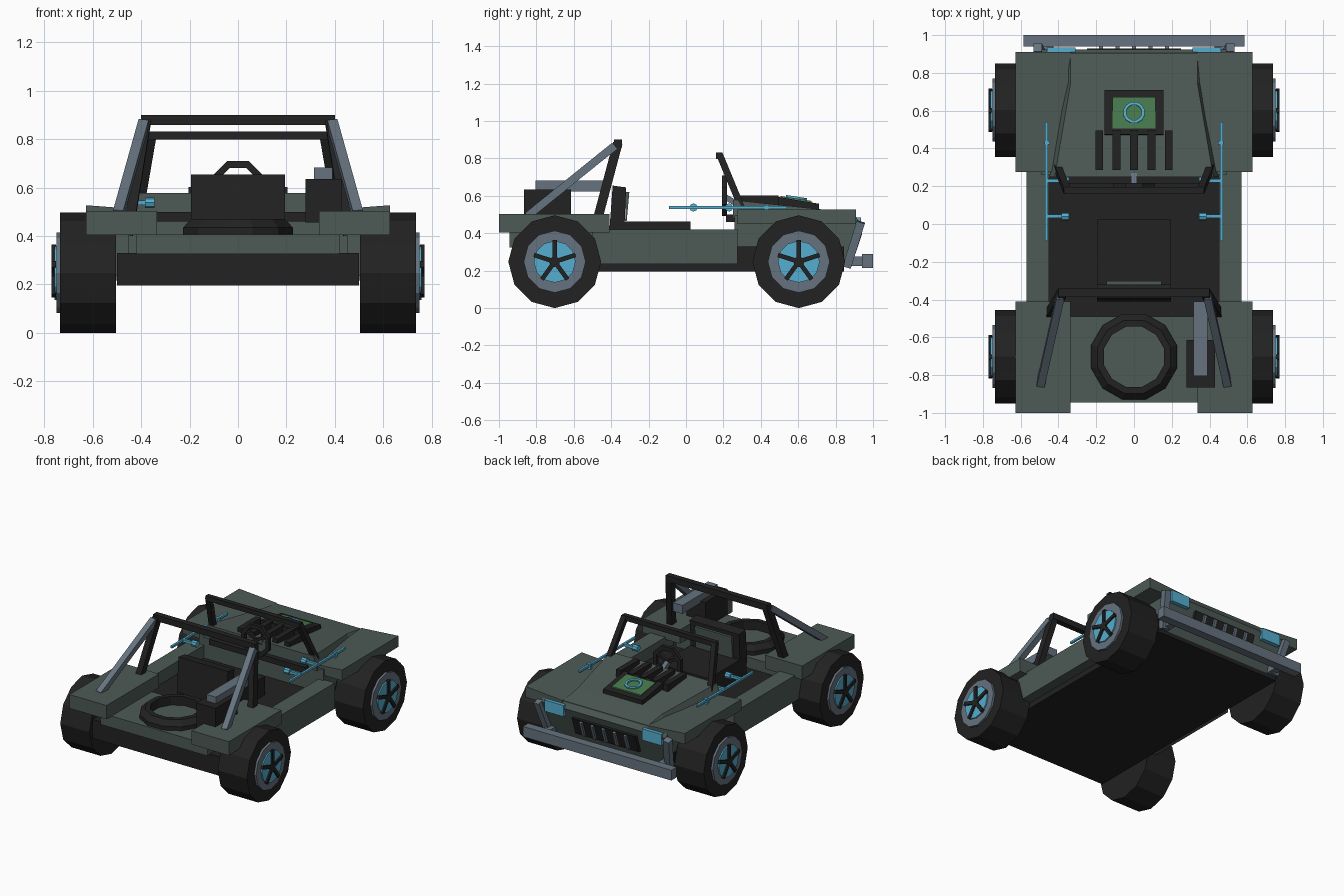
import bpy, bmesh, math
from mathutils import Vector, Matrix

if "Cube" in bpy.data.objects:
    bpy.data.objects.remove(bpy.data.objects["Cube"])


def material(name, rgb):
    m = bpy.data.materials.new(name)
    m.diffuse_color = (*rgb, 1)
    m.use_nodes = True
    m.node_tree.nodes["Principled BSDF"].inputs["Base Color"].default_value = m.diffuse_color
    return m


GREEN = material("dark green", (0.075, 0.103, 0.093))
BLACK = material("black", (0.016, 0.016, 0.016))
GREY = material("steel grey", (0.13, 0.17, 0.21))
BLUE = material("light blue", (0.09, 0.42, 0.62))
BRIGHT = material("bright green", (0.065, 0.19, 0.075))


def finish(name, bm, mat):
    bmesh.ops.recalc_face_normals(bm, faces=bm.faces[:])
    me = bpy.data.meshes.new(name)
    bm.to_mesh(me)
    bm.free()
    me.materials.append(mat)
    ob = bpy.data.objects.new(name, me)
    bpy.context.collection.objects.link(ob)
    return ob


def loft(name, rings, mat, closed=False):
    """Bridge rings of points; cap the ends, or close into a loop."""
    bm = bmesh.new()
    vs = [[bm.verts.new(p) for p in r] for r in rings]
    n = len(rings[0])
    pairs = list(zip(vs, vs[1:])) + ([(vs[-1], vs[0])] if closed else [])
    for a, b in pairs:
        for i in range(n):
            bm.faces.new((a[i], a[(i + 1) % n], b[(i + 1) % n], b[i]))
    if not closed:
        bm.faces.new(vs[0])
        bm.faces.new(vs[-1])
    return finish(name, bm, mat)


def box(name, x, y, z, mat):
    ring = lambda h: [(x[0], y[0], h), (x[1], y[0], h), (x[1], y[1], h), (x[0], y[1], h)]
    return loft(name, [ring(z[0]), ring(z[1])], mat)


def prism_x(name, pts, x, mat):
    return loft(name, [[(k, p, q) for p, q in pts] for k in x], mat)


def prism_y(name, pts, y, mat):
    return loft(name, [[(p, k, q) for p, q in pts] for k in y], mat)


def beam(name, a, b, w, mat, d=None):
    """Rectangular bar between two points."""
    a, b, d = Vector(a), Vector(b), d or w
    t = (b - a).normalized()
    ref = Vector((1, 0, 0)) if abs(t.x) < 0.8 else Vector((0, 1, 0))
    v = t.cross(ref).normalized()
    u = v.cross(t)
    ring = lambda c: [c + u * i * w / 2 + v * j * d / 2
                      for i, j in ((-1, -1), (1, -1), (1, 1), (-1, 1))]
    return loft(name, [ring(a), ring(b)], mat)


def disc(name, c, r, x0, x1, n, mat):
    """Cylinder along x, centred on (y, z)."""
    ring = lambda x: [(x, c[0] + r * math.sin(k * math.tau / n),
                       c[1] + r * math.cos(k * math.tau / n)) for k in range(n)]
    return loft(name, [ring(x0), ring(x1)], mat)


def hoop(name, section, n, mat, matrix):
    """Sweep a (radius, height) section around an axis."""
    rings = [[matrix @ Vector((r * math.cos(t), r * math.sin(t), h)) for r, h in section]
             for t in [(k + 0.5) * math.tau / n for k in range(n)]]
    return loft(name, rings, mat, True)


# chassis and main body
box("chassis", (-.5, .5), (-.92, .845), (.195, .33), BLACK)
box("rear_deck", (-.42, .42), (-.945, -.49), (.325, .407), GREEN)
prism_x("nose_body", [(.26, .24), (.845, .225), (.925, .46), (.905, .495), (.26, .495)],
        (-.49, .49), GREEN)

# hood, narrowing and dropping toward the nose
hood = lambda y, w, top, b: [(-w - .03, y, .48), (w + .03, y, .48), (w, y, top), (-w, y, top)]
loft("hood", [hood(.25, .42, .578, 0), hood(.75, .335, .525, 0), hood(.905, .335, .503, 0)], GREEN)

# hood vents, intake box and its emblem-free ring
for i in range(-2, 3):
    box("hood_vent", (i * .0925 - .02, i * .0925 + .02),
        (.285, .495), (.54, .603), BLACK)
prism_x("intake_box", [(.47, .53), (.475, .597), (.71, .558), (.71, .515)], (-.155, .155), BLACK)
prism_x("intake_plate", [(.505, .59), (.505, .599), (.672, .573), (.672, .564)], (-.115, .115), BRIGHT)
hoop("intake_ring", [(.042, -.006), (.058, -.006), (.058, .008), (.042, .008)], 12, BLUE,
     Matrix.Translation((0, .59, .588)) @ Matrix.Rotation(-.155, 4, 'X'))

# grille, bars and bumper
slope = lambda z: .845 + (z - .225) * .34
prism_x("grille", [(slope(.285), .285), (slope(.285) + .022, .285),
                   (slope(.41) + .022, .41), (slope(.41), .41)], (-.25, .25), BLACK)
for i in range(-2, 3):
    beam("grille_bar", (i * .087, slope(.295) + .028, .295), (i * .087, slope(.4) + .028, .4),
         .02, GREY)
box("bumper", (-.585, .585), (.94, 1), (.215, .288), GREY)

for s in (-1, 1):
    # sides and fenders
    box("side_wall", (s * .45, s * .57), (-.5, .275), (.235, .42), GREEN)
    box("rear_fender", (s * .335, s * .628), (-1, -.41), (.405, .503), GREEN)
    prism_y("front_fender", [(s * .335, .45), (s * .628, .45), (s * .628, .527), (s * .335, .505)],
            (.275, .91), GREEN)
    # nose details
    box("headlight", (s * .31, s * .46), (.89, .935), (.405, .485), BLUE)
    beam("bumper_strut", (s * .47, .86, .22), (s * .51, .935, .46), .045, GREY)
    beam("bumper_mount", (s * .45, .84, .25), (s * .45, .95, .25), .05, GREY)

    # wheels
    for cy in (-.702, .603):
        c = (cy, .248)
        disc("tyre", c, .248, s * .505, s * .735, 12, BLACK)
        disc("rim", c, .166, s * .73, s * .75, 12, GREY)
        disc("hub_disc", c, .112, s * .745, s * .759, 12, BLUE)
        disc("hub_cap", c, .028, s * .75, s * .77, 10, BLACK)
        for k in range(5):
            t = k * math.tau / 5
            beam("wheel_spoke", (s * .761, cy, .248),
                 (s * .761, cy + .117 * math.sin(t), .248 + .117 * math.cos(t)), .018, BLACK, .024)

    # roll bar, braces and windscreen posts
    beam("roll_bar_post", (s * .38, -.365, .88), (s * .455, -.49, .41), .042, BLACK, .05)
    beam("roll_bar_brace", (s * .39, -.385, .865), (s * .495, -.85, .49), .042, GREY)
    beam("windscreen_post", (s * .355, .18, .82), (s * .405, .3, .53), .036, BLACK)

    # side rails with knobbed stalks
    box("side_rail", (s * .455, s * .47), (-.09, .54), (.53, .545), BLUE)
    for y in (.04, .23):
        beam("rail_stalk", (s * .465, y, .538), (s * .36, y, .538), .018, BLUE)
        disc("stalk_knob", (y, .538), .022, s * .345, s * .385, 8, BLUE)
    box("rail_clip", (s * .445, s * .475), (.42, .44), (.51, .55), BLUE)

# cross bars
beam("roll_bar_top", (-.4, -.363, .88), (.4, -.363, .88), .042, BLACK)
beam("windscreen_top", (-.37, .178, .815), (.37, .178, .815), .034, BLACK)
box("dashboard", (-.38, .38), (.215, .26), (.46, .5), BLACK)

# seat
box("seat_base", (-.195, .195), (-.4, .025), (.32, .463), BLACK)
prism_x("seat_back", [(-.41, .41), (-.33, .41), (-.32, .645), (-.392, .655)], (-.195, .195), BLACK)
prism_x("seat_panel", [(-.325, .465), (-.317, .465), (-.303, .62), (-.322, .62)],
        (-.145, .145), GREEN)

# steering wheel
hoop("steering_wheel", [(.088, -.013), (.118, -.013), (.118, .013), (.088, .013)], 8, BLACK,
     Matrix.Translation((0, .205, .6)) @ Matrix.Rotation(math.pi / 2, 4, 'X'))
for k in range(3):
    t = k * math.tau / 3 + math.pi
    beam("steering_spoke", (0, .205, .6), (.1 * math.sin(t), .205, .6 + .1 * math.cos(t)), .02, BLACK)
beam("steering_column", (0, .2, .6), (0, .3, .54), .03, GREY)

# spare tyre on the rear deck
hoop("spare_tyre", [(.165, .4), (.235, .4), (.235, .435), (.2, .47), (.165, .47)], 12, BLACK,
     Matrix.Translation((0, -.703, 0)))

# rear equipment box and barrel
box("equipment_box", (.278, .428), (-.865, -.615), (.455, .635), BLACK)
box("barrel", (.315, .39), (-.805, -.41), (.622, .682), GREY)
